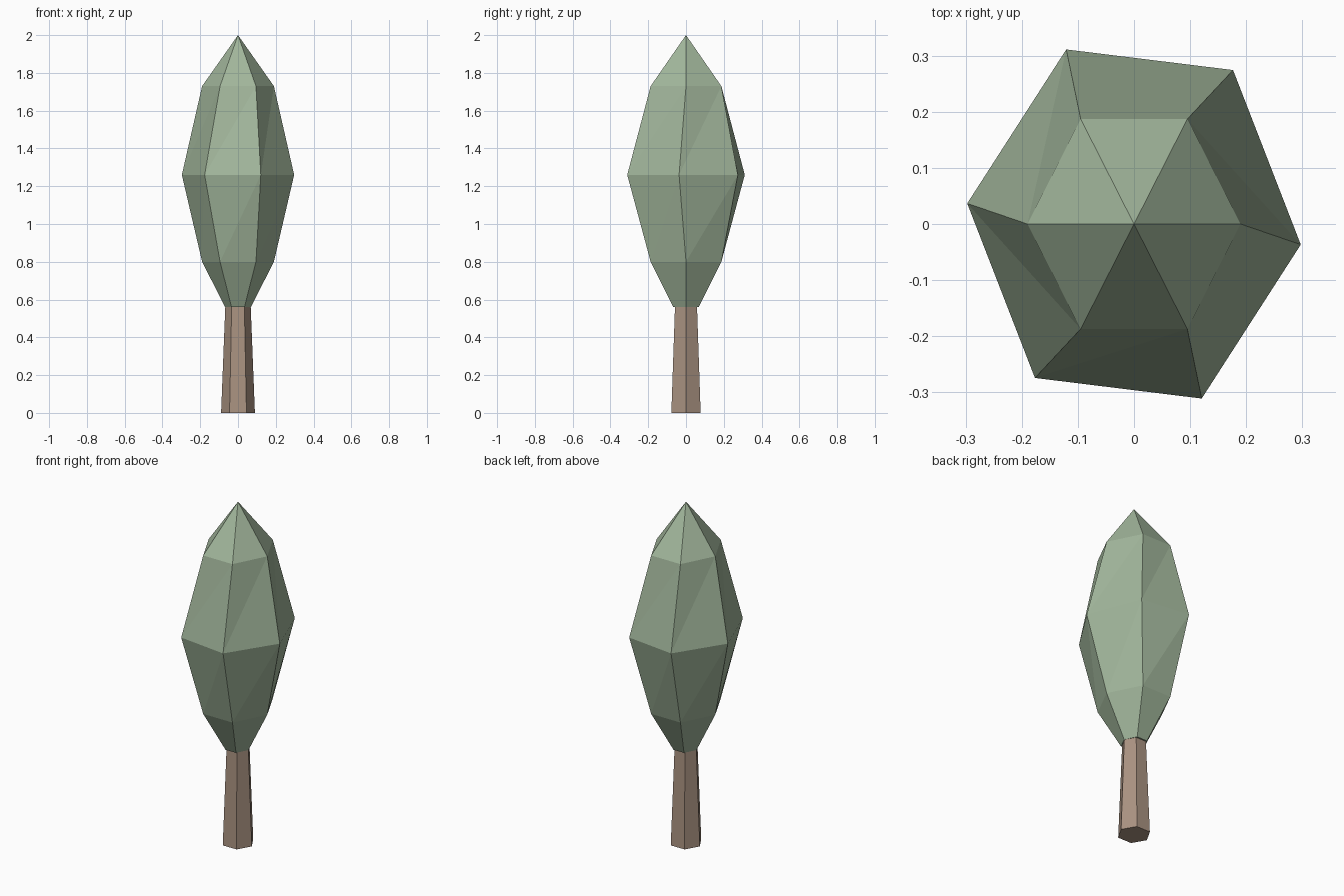
import bpy
import bmesh
from math import cos, sin, radians

cube = bpy.data.objects.get("Cube")
if cube:
    bpy.data.objects.remove(cube, do_unlink=True)

SIDES = 6


def make_material(name, rgb):
    mat = bpy.data.materials.new(name)
    mat.use_nodes = True
    color = (*rgb, 1.0)
    mat.diffuse_color = color
    mat.node_tree.nodes["Principled BSDF"].inputs["Base Color"].default_value = color
    return mat


def ring(bm, radius, z, twist=0.0, y_scale=1.0):
    verts = []
    for i in range(SIDES):
        a = radians(twist + i * 360 / SIDES)
        verts.append(bm.verts.new((radius * cos(a), radius * sin(a) * y_scale, z)))
    return verts


def bridge(bm, low, high):
    # Each twisted side panel is split along the same diagonal
    for i in range(SIDES):
        j = (i + 1) % SIDES
        bm.faces.new((low[i], low[j], high[j]))
        bm.faces.new((low[i], high[j], high[i]))


def lathe(name, profile, mat, y_scale=1.0, tip=None):
    bm = bmesh.new()
    rings = [ring(bm, r, z, twist, y_scale) for r, z, twist in profile]
    for low, high in zip(rings, rings[1:]):
        bridge(bm, low, high)
    bm.faces.new(rings[0][::-1])
    top = rings[-1]
    if tip is None:
        bm.faces.new(top)
    else:
        apex = bm.verts.new((0, 0, tip))
        for i in range(SIDES):
            bm.faces.new((top[i], top[(i + 1) % SIDES], apex))
    mesh = bpy.data.meshes.new(name)
    bm.to_mesh(mesh)
    bm.free()
    mesh.materials.append(mat)
    obj = bpy.data.objects.new(name, mesh)
    bpy.context.collection.objects.link(obj)
    return obj


bark = make_material("bark brown", (0.40, 0.29, 0.22))
leaf = make_material("leaf green", (0.36, 0.47, 0.33))

# Tapered trunk
lathe("trunk", [(0.0895, 0.0, 0), (0.067, 0.57, 0)], bark)

# Tall faceted crown, slightly twisted at its widest ring
lathe("crown",
      [(0.068, 0.56, 0), (0.19, 0.80, 0), (0.299, 1.26, -6.2), (0.19, 1.73, 0)],
      leaf, y_scale=1.137, tip=2.0)
